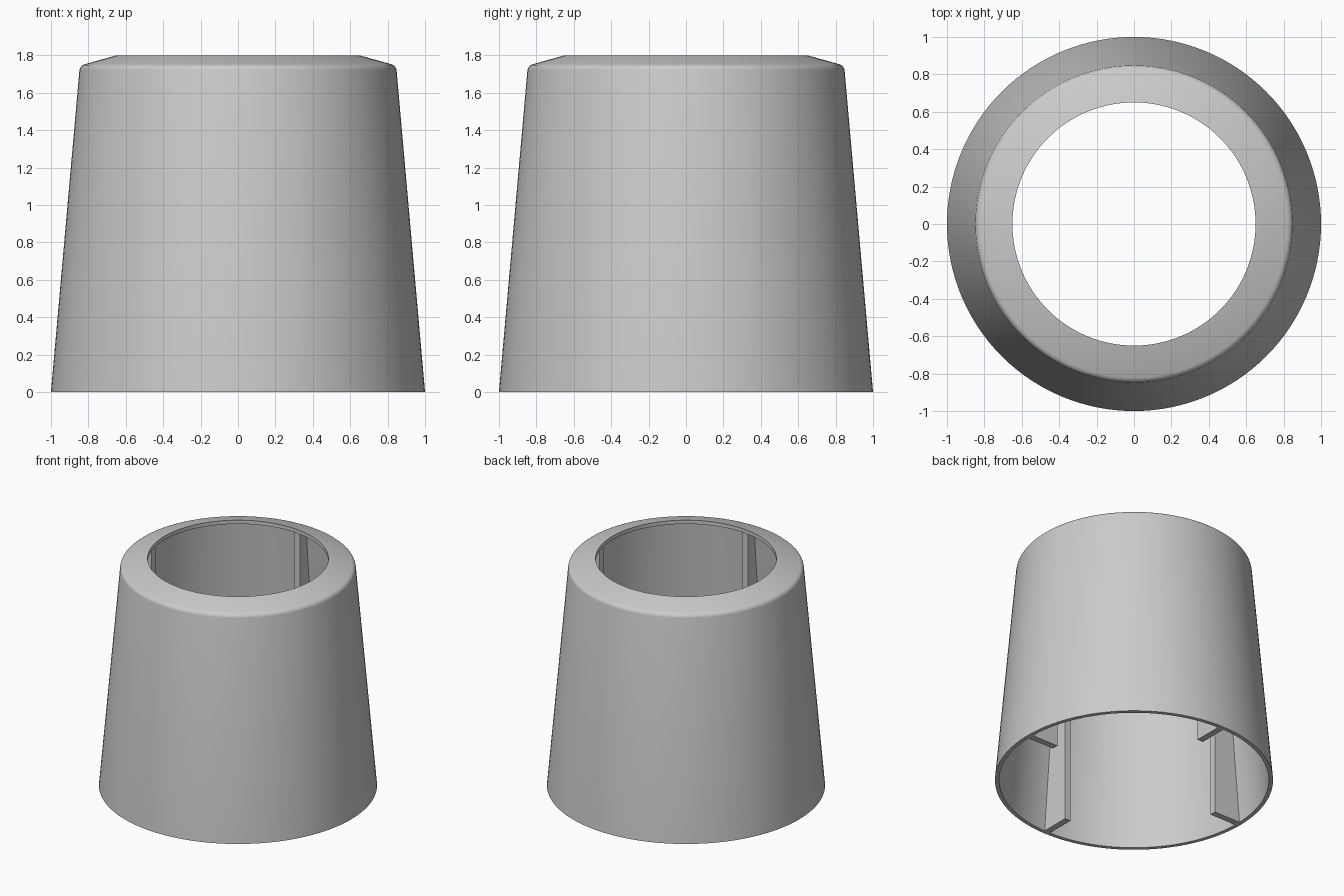
import bpy, bmesh, math

if "Cube" in bpy.data.objects:
    bpy.data.objects.remove(bpy.data.objects["Cube"])

SEGMENTS = 128


def make_object(name, bm):
    bmesh.ops.recalc_face_normals(bm, faces=bm.faces)
    mesh = bpy.data.meshes.new(name)
    bm.to_mesh(mesh)
    bm.free()
    obj = bpy.data.objects.new(name, mesh)
    bpy.context.collection.objects.link(obj)
    return obj


def lathe(name, profile):
    """Revolve a closed (radius, height) profile around z."""
    bm = bmesh.new()
    rings = []
    for i in range(SEGMENTS):
        a = 2 * math.pi * i / SEGMENTS
        rings.append([bm.verts.new((r * math.cos(a), r * math.sin(a), z)) for r, z in profile])
    n = len(profile)
    for i in range(SEGMENTS):
        a, b = rings[i], rings[(i + 1) % SEGMENTS]
        for j in range(n):
            k = (j + 1) % n
            bm.faces.new((a[j], b[j], b[k], a[k]))
    return make_object(name, bm)


def make_rib(name, profile, thickness, angle):
    """Extrude a radial (radius, height) outline into a flat rib."""
    bm = bmesh.new()
    c, s = math.cos(angle), math.sin(angle)
    sides = []
    for t in (-thickness / 2, thickness / 2):
        verts = [bm.verts.new((r * c - t * s, r * s + t * c, z)) for r, z in profile]
        bm.faces.new(verts)
        sides.append(verts)
    n = len(profile)
    for j in range(n):
        k = (j + 1) % n
        bm.faces.new((sides[0][j], sides[0][k], sides[1][k], sides[1][j]))
    return make_object(name, bm)


# Tapered hollow shell: outside with rounded shoulder and sloped lip, then inside
corner = [(0.81 + 0.038 * math.cos(a), 1.717 + 0.037 * math.sin(a))
          for a in [math.radians(d) for d in (5, 22, 39, 56, 74)]]
outer = [(1.0, 0.0)] + corner + [(0.65, 1.80)]
inner = [(0.65, 1.77), (0.82, 1.722), (0.97, 0.0)]
shell = lathe("tapered_shell", outer + inner)
bpy.context.view_layer.objects.active = shell
shell.select_set(True)
bpy.ops.object.shade_smooth_by_angle(angle=math.radians(30))

# Four vertical stiffening ribs on the inside wall
rib_outline = [(0.74, 0.0), (0.98, 0.0), (0.833, 1.728), (0.74, 1.755)]
for i in range(4):
    make_rib(f"inner_rib_{i + 1}", rib_outline, 0.05, i * math.pi / 2)
